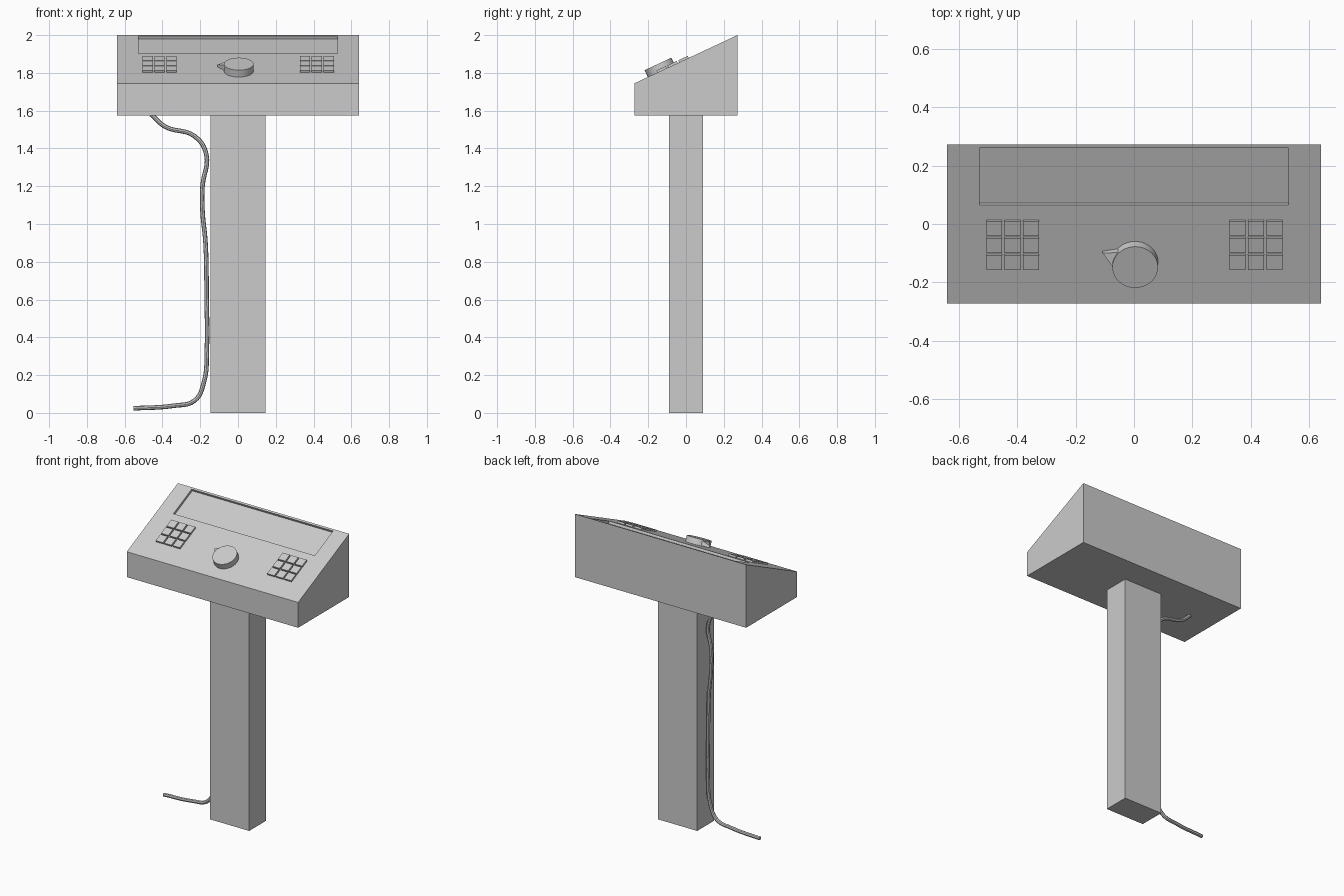
import bpy, bmesh, math
from mathutils import Matrix, Vector

if "Cube" in bpy.data.objects:
    bpy.data.objects.remove(bpy.data.objects["Cube"])

HW, HD = 0.64, 0.2725                 # console half width / half depth
Z_BOT, Z_FRONT, Z_BACK = 1.574, 1.745, 2.0
TILT = math.atan2(Z_BACK - Z_FRONT, 2 * HD)
# frame of the sloping panel: local x, up-slope y, outward z
PANEL = Matrix.Translation((0, 0, (Z_FRONT + Z_BACK) / 2)) @ Matrix.Rotation(TILT, 4, 'X')
COS = math.cos(TILT)


def finish(bm, name, matrix=Matrix()):
    bmesh.ops.recalc_face_normals(bm, faces=bm.faces)
    me = bpy.data.meshes.new(name)
    bm.to_mesh(me)
    bm.free()
    ob = bpy.data.objects.new(name, me)
    ob.matrix_world = matrix
    bpy.context.collection.objects.link(ob)
    return ob


def add_box(bm, center, size):
    m = Matrix.Translation(center) @ Matrix.Diagonal((*size, 1))
    bmesh.ops.create_cube(bm, size=1, matrix=m)


# column
bm = bmesh.new()
add_box(bm, (0, 0, Z_BOT / 2), (0.292, 0.178, Z_BOT))
finish(bm, "column")

# console: side profile extruded across, with a recessed screen in the slope
bm = bmesh.new()
profile = [(-HD, Z_BOT), (HD, Z_BOT), (HD, Z_BACK), (-HD, Z_FRONT)]
side = bm.faces.new([bm.verts.new((-HW, y, z)) for y, z in profile])
ext = bmesh.ops.extrude_face_region(bm, geom=[side])
bmesh.ops.translate(bm, vec=(2 * HW, 0, 0),
                    verts=[g for g in ext["geom"] if isinstance(g, bmesh.types.BMVert)])
bmesh.ops.recalc_face_normals(bm, faces=bm.faces)
slope = next(f for f in bm.faces if 0.5 < f.normal.z < 0.99)
bmesh.ops.inset_region(bm, faces=[slope], thickness=0.05)
mid = slope.calc_center_median()
for v in slope.verts:
    v.co = PANEL @ Vector((math.copysign(0.528, v.co.x),
                           (0.26 if v.co.y > mid.y else 0.065) / COS, 0))
ext = bmesh.ops.extrude_face_region(bm, geom=[slope])
bmesh.ops.translate(bm, vec=PANEL.to_3x3() @ Vector((0, 0, -0.016)),
                    verts=[g for g in ext["geom"] if isinstance(g, bmesh.types.BMVert)])
if slope.is_valid:
    bmesh.ops.delete(bm, geom=[slope], context='FACES_ONLY')
finish(bm, "console")

# two 3 x 3 keypads
for name, cx in (("left_keypad", -0.415), ("right_keypad", 0.417)):
    bm = bmesh.new()
    for i in (-1, 0, 1):
        for j in (-1, 0, 1):
            add_box(bm, (cx + i * 0.063, -0.069 / COS + j * 0.064, 0.005), (0.054, 0.055, 0.014))
    finish(bm, name, PANEL)

# dial
KNOB = PANEL @ Matrix.Translation((0.004, -0.131 / COS, 0))
bm = bmesh.new()
bmesh.ops.create_cone(bm, cap_ends=True, segments=32, radius1=0.079, radius2=0.078,
                      depth=0.04, matrix=Matrix.Translation((0, 0, 0.02)))
dial = finish(bm, "dial", KNOB)

# dial pointer: wedge tapering to a short upright tip
bm = bmesh.new()
outline = [(0.066, -0.032), (0.12, 0), (0.066, 0.032)]
low = [bm.verts.new((x, y, 0.002)) for x, y in outline]
top = [bm.verts.new((x, y, 0.016 if x > 0.1 else 0.036)) for x, y in outline]
bm.faces.new(low)
bm.faces.new(top)
for i in range(3):
    k = (i + 1) % 3
    bm.faces.new((low[i], low[k], top[k], top[i]))
finish(bm, "dial_pointer", KNOB @ Matrix.Rotation(math.radians(159), 4, 'Z'))

# cable from the console underside down the column and along the floor
path = [(-0.46, 1.58), (-0.385, 1.515), (-0.23, 1.465), (-0.168, 1.37), (-0.188, 1.2),
        (-0.188, 1.07), (-0.172, 0.9), (-0.166, 0.6), (-0.165, 0.34), (-0.181, 0.16),
        (-0.23, 0.065), (-0.34, 0.038), (-0.553, 0.024)]
cu = bpy.data.curves.new("cable", 'CURVE')
cu.dimensions = '3D'
cu.bevel_depth = 0.012
cu.bevel_resolution = 2
cu.resolution_u = 6
cu.use_fill_caps = True
sp = cu.splines.new('BEZIER')
sp.bezier_points.add(len(path) - 1)
for p, (x, z) in zip(sp.bezier_points, path):
    p.co = (x, 0, z)
    p.handle_left_type = p.handle_right_type = 'AUTO'
cable = bpy.data.objects.new("cable", cu)
bpy.context.collection.objects.link(cable)
bpy.ops.object.select_all(action='DESELECT')
cable.select_set(True)
bpy.context.view_layer.objects.active = cable
bpy.ops.object.convert(target='MESH')

# smooth the round parts
for ob in (bpy.context.view_layer.objects.active, dial):
    bpy.ops.object.select_all(action='DESELECT')
    ob.select_set(True)
    bpy.context.view_layer.objects.active = ob
    bpy.ops.object.shade_smooth_by_angle(angle=math.radians(40))
